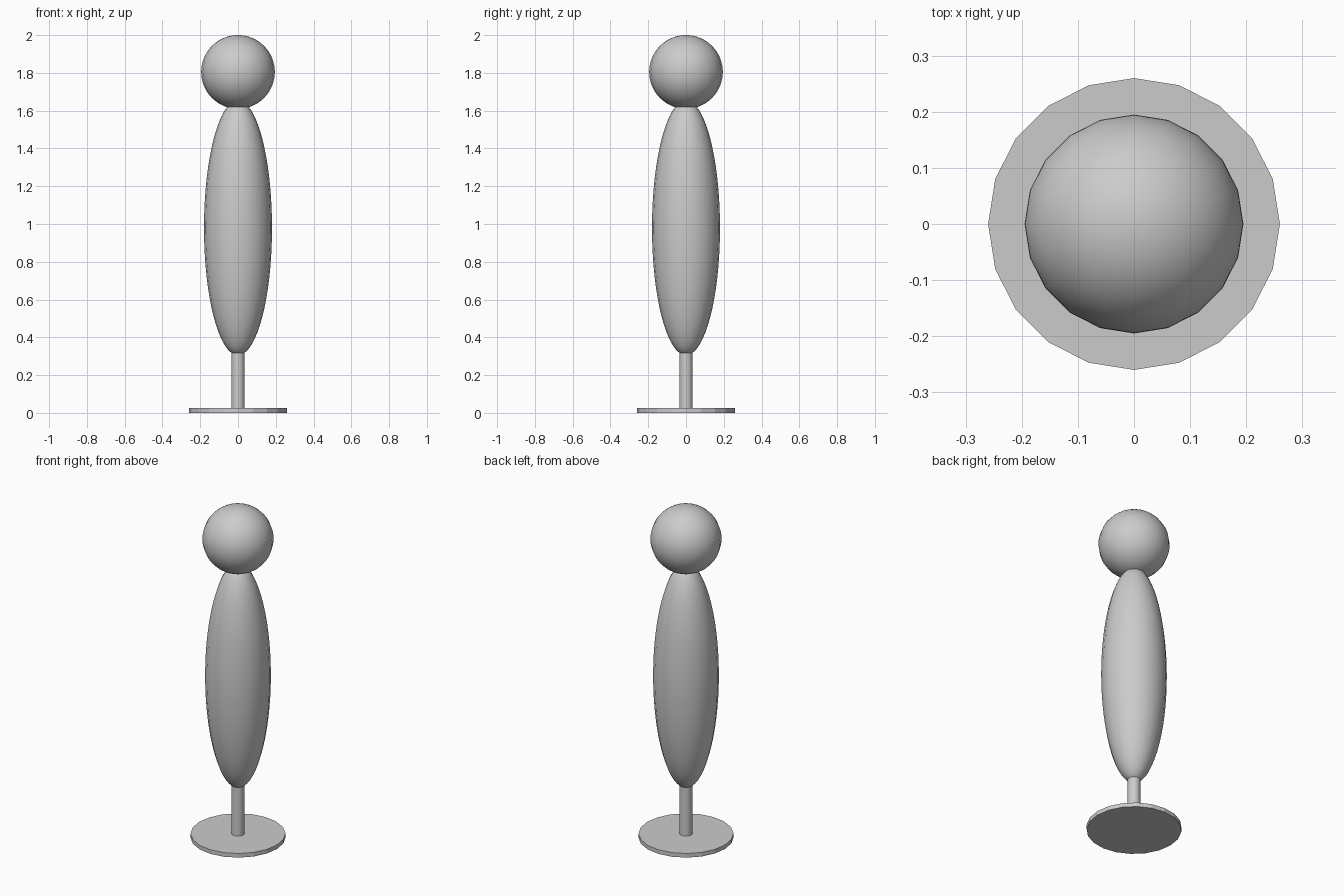
import bpy
from math import radians

if "Cube" in bpy.data.objects:
    bpy.data.objects.remove(bpy.data.objects["Cube"])


def finish(name):
    obj = bpy.context.object
    obj.name = name
    bpy.ops.object.transform_apply(location=False, rotation=False, scale=True)
    bpy.ops.object.shade_smooth_by_angle(angle=radians(35))
    return obj


def ball(name, z, radius, half_height):
    bpy.ops.mesh.primitive_uv_sphere_add(segments=20, ring_count=32, radius=1, location=(0, 0, z))
    bpy.context.object.scale = (radius, radius, half_height)
    return finish(name)


def rod(name, z0, z1, radius):
    bpy.ops.mesh.primitive_cylinder_add(vertices=20, radius=radius, depth=z1 - z0,
                                        location=(0, 0, (z0 + z1) / 2))
    return finish(name)


# Round foot plate and the stem rising into the body
base = rod("base_disc", 0, 0.025, 0.26)
stem = rod("stem", 0.02, 0.36, 0.035)

# Long egg-shaped body with a round head on top
body = ball("body", 0.98, 0.18, 0.675)
head = ball("head", 1.805, 0.195, 0.195)

# Flat facets on the foot plate
for poly in base.data.polygons:
    poly.use_smooth = False
